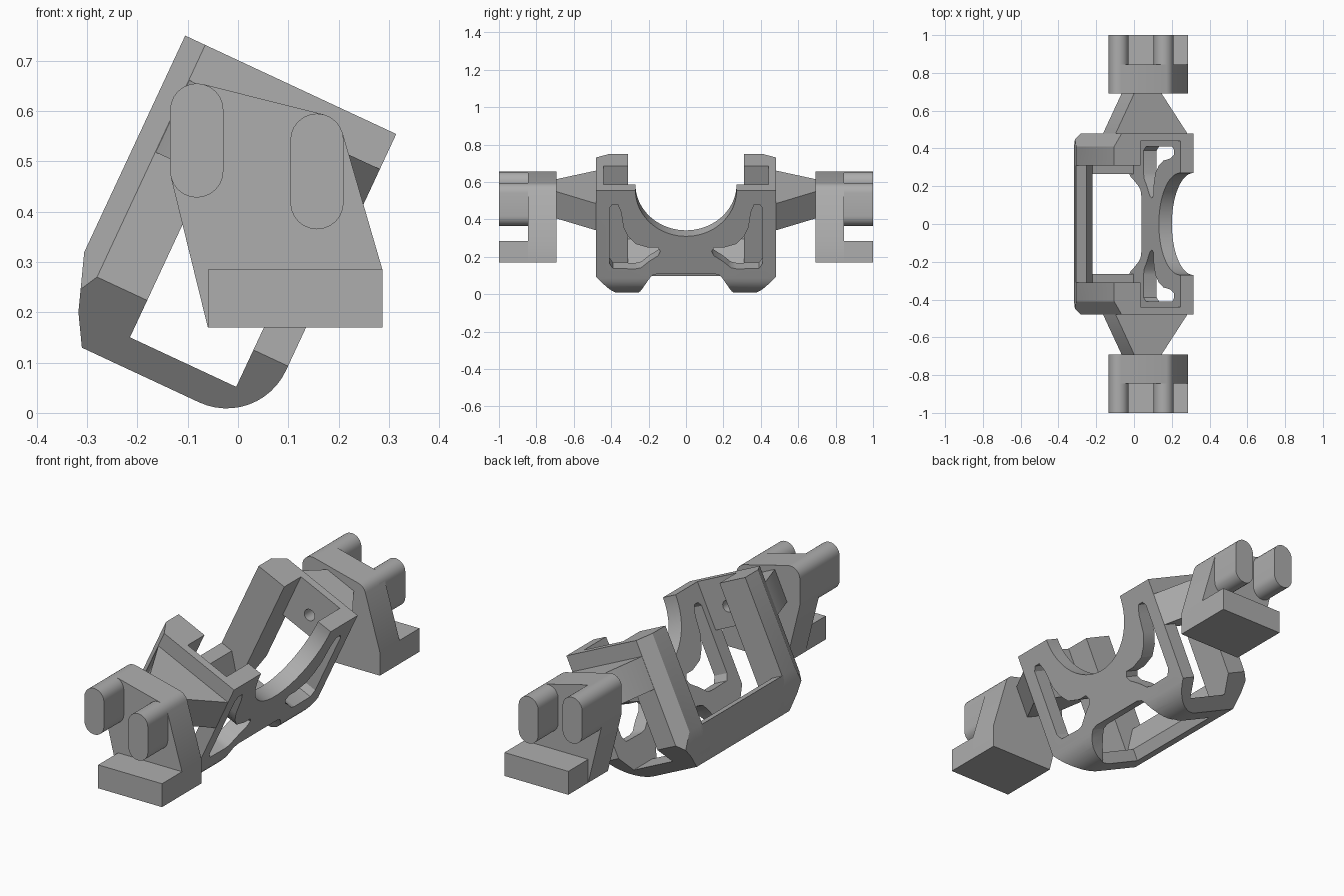
import bpy, bmesh, math
from mathutils import Matrix, Vector
from mathutils.geometry import convex_hull_2d

cube = bpy.data.objects.get("Cube")
if cube:
    bpy.data.objects.remove(cube)

grey = bpy.data.materials.new("plain_grey")
grey.use_nodes = True
COLOUR = (0.42, 0.42, 0.42, 1)
grey.diffuse_color = COLOUR
grey.node_tree.nodes["Principled BSDF"].inputs["Base Color"].default_value = COLOUR

# Tilted frame space: u runs along the top edge, w runs up the posts
TILT = Matrix.Translation((-0.105, 0, 0.75)) @ Matrix.Rotation(math.radians(25), 4, 'Y')
UPRIGHT = Matrix.Identity(4)
PLACE = {'x': lambda p, d: (d, p[0], p[1]),
         'y': lambda p, d: (p[0], d, p[1]),
         'z': lambda p, d: (p[0], p[1], d)}


def prism(name, pts, axis, a, b, space=TILT):
    """Extrude a flat outline along one axis."""
    bm = bmesh.new()
    face = bm.faces.new([bm.verts.new(PLACE[axis](p, a)) for p in pts])
    ext = bmesh.ops.extrude_face_region(bm, geom=[face])
    shift = Vector(PLACE[axis]((0, 0), b - a))
    bmesh.ops.translate(bm, vec=shift, verts=[v for v in ext["geom"] if isinstance(v, bmesh.types.BMVert)])
    bmesh.ops.recalc_face_normals(bm, faces=bm.faces)
    bm.transform(space)
    mesh = bpy.data.meshes.new(name)
    bm.to_mesh(mesh)
    bm.free()
    mesh.materials.append(grey)
    obj = bpy.data.objects.new(name, mesh)
    bpy.context.collection.objects.link(obj)
    return obj


def activate(obj):
    bpy.ops.object.select_all(action='DESELECT')
    obj.select_set(True)
    bpy.context.view_layer.objects.active = obj


def boolean(obj, operation, *cutters):
    activate(obj)
    for cutter in cutters:
        mod = obj.modifiers.new("cut", 'BOOLEAN')
        mod.operation, mod.solver, mod.object = operation, 'EXACT', cutter
        bpy.ops.object.modifier_apply(modifier=mod.name)


def finish(obj, mirror=True):
    activate(obj)
    if mirror:
        mod = obj.modifiers.new("mirror", 'MIRROR')
        mod.use_axis = (False, True, False)
        mod.use_mirror_merge = False
        bpy.ops.object.modifier_apply(modifier=mod.name)
    bpy.ops.object.shade_smooth_by_angle(angle=math.radians(30))


def arc(cx, cy, r, start, end, n=12):
    steps = [math.radians(start + (end - start) * i / n) for i in range(n + 1)]
    return [(cx + r * math.cos(t), cy + r * math.sin(t)) for t in steps]


def flip(pts):
    return [(-y, w) for y, w in reversed(pts)]


U, BASE, LOW = 0.463, -0.649, -0.235

# Helper solids that trim the frame to its side profile and chamfered section
profile = [(0, 0.05), (0, -0.475), (0.04, -0.588), (0.076, BASE)]
profile += arc(U - 0.13, BASE + 0.13, 0.13, -90, 0) + [(U, 0.05)]
envelope = prism("envelope_helper", profile, 'y', -0.7, 0.7)
section = prism("section_helper", [(0.2, 0.1), (0.2, -0.7), (0.316, -0.7), (0.48, -0.509), (0.48, 0.1)],
                'x', -0.1, 0.6)

# Cradle plate with a half-round seat and two curved windows
half = arc(0, 0, 0.27, -90, 0, 20)[1:]
half += [(0.48, 0), (0.48, -0.509), (0.36, BASE), (0.27, BASE), (0.25, -0.625),
         (0.225, -0.57), (0.2, -0.525), (0.18, -0.5), (0.15, -0.49)]
plate = prism("cradle_plate", half + flip(half) + [(0, -0.27)], 'x', 0.387, 0.5)
window = [(0.41, -0.43), (0.41, -0.105), (0.395, -0.083), (0.365, -0.083), (0.347, -0.127),
          (0.335, -0.215), (0.31, -0.27), (0.27, -0.315), (0.2, -0.337), (0.15, -0.337),
          (0.137, -0.36), (0.15, -0.385), (0.2, -0.42), (0.24, -0.455), (0.27, -0.462), (0.39, -0.46)]
windows = [prism("window_helper", pts, 'x', 0.3, 0.6) for pts in (window, flip(window))]
boolean(plate, 'INTERSECT', envelope)
boolean(plate, 'DIFFERENCE', *windows)
finish(plate, False)

# Chamfered rear posts
post = prism("post", [(-0.022, 0.31), (-0.022, 0.375), (0.044, 0.48), (0.154, 0.48), (0.154, 0.31)],
             'z', -0.7, 0)
boolean(post, 'INTERSECT', envelope, section)
finish(post)

# Bottom rails joining posts and plate
rail = prism("bottom_rail", [(0.03, -0.7), (0.5, -0.7), (0.5, -0.5), (0.387, -0.5),
                             (0.387, -0.59), (0.03, -0.59)], 'y', 0.265, 0.6)
boolean(rail, 'INTERSECT', envelope, section)
finish(rail)

# Cross bar between the posts
bar = prism("cross_bar", [(0, -0.475), (0.04, -0.588), (0.076, BASE), (0.15, BASE),
                          (0.15, -0.59), (0.06, -0.475)], 'y', -0.32, 0.32)
finish(bar, False)

# Side walls and tapered arms with a blind screw hole
hole = prism("hole_helper", arc(0.27, -0.14, 0.028, 0, 345, 23), 'y', 0.4, 0.58)
wall = prism("side_wall", [(0.15, 0), (0.39, 0), (0.39, LOW), (0.15, LOW)], 'y', 0.44, 0.48)
arm = prism("tapered_arm", [(0.045, 0.475), (0.045, 0.48), (0.155, 0.695), (0.31, 0.695),
                            (U, 0.48), (U, 0.475)], 'z', LOW, -0.077)
for part in (wall, arm):
    boolean(part, 'DIFFERENCE', hole)
    finish(part)

# End blocks: a hull-shaped plate, two rounded pegs and a foot
R = 0.053
pegs = [arc(x, top, R, 0, 180) + arc(x, low, R, 180, 360)
        for x, low, top in ((-0.082, 0.481, 0.602), (0.157, 0.418, 0.542))]
foot = [(-0.06, 0.17), (0.287, 0.17), (0.287, 0.285), (-0.06, 0.285)]
cloud = pegs[0] + pegs[1] + foot
finish(prism("end_plate", [cloud[i] for i in convex_hull_2d(cloud)], 'y', 0.692, 0.845, UPRIGHT))
for side, pts in zip(("right", "left"), pegs):
    finish(prism(side + "_pegs", pts, 'y', 0.8, 1.0, UPRIGHT))
finish(prism("foot", foot, 'y', 0.692, 1.0, UPRIGHT))

for helper in (envelope, section, hole, *windows):
    bpy.data.objects.remove(helper)
